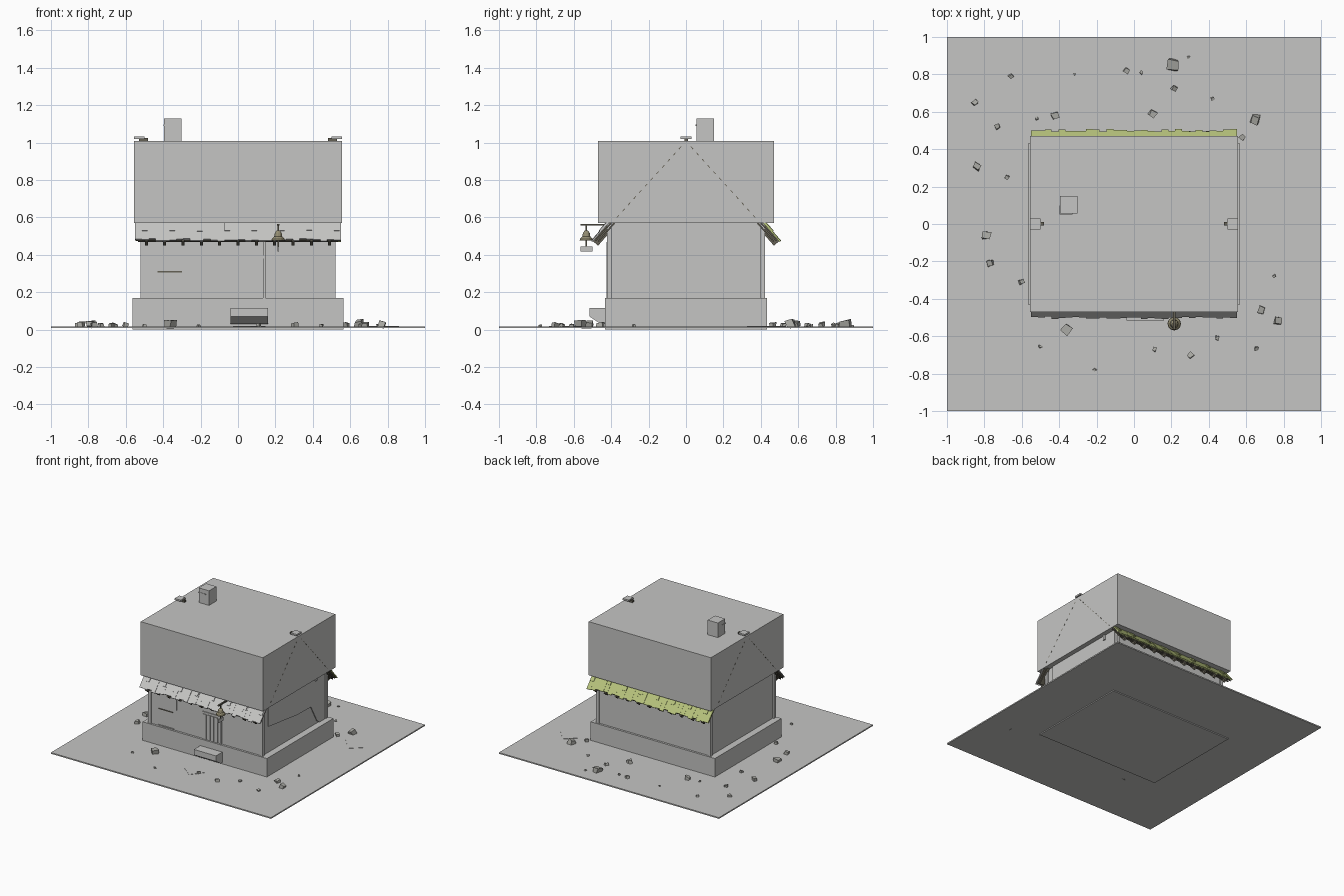
import bpy, bmesh, math, random
from mathutils import Matrix, Vector

if "Cube" in bpy.data.objects:
    bpy.data.objects.remove(bpy.data.objects["Cube"])

random.seed(4)


def material(name, r, g, b):
    m = bpy.data.materials.new(name)
    m.diffuse_color = (r, g, b, 1)
    m.use_nodes = True
    m.node_tree.nodes["Principled BSDF"].inputs["Base Color"].default_value = m.diffuse_color
    return m


GREY = material("plain_grey", 0.56, 0.56, 0.55)
GREEN = material("moss_green", 0.47, 0.54, 0.2)
BROWN = material("dark_wood", 0.13, 0.12, 0.09)
STONE = material("stone_grey", 0.42, 0.42, 0.39)
BRASS = material("dull_brass", 0.3, 0.27, 0.17)


def finish(name, bm, mat):
    bmesh.ops.recalc_face_normals(bm, faces=bm.faces)
    me = bpy.data.meshes.new(name)
    bm.to_mesh(me)
    bm.free()
    me.materials.append(mat)
    ob = bpy.data.objects.new(name, me)
    bpy.context.collection.objects.link(ob)
    return ob


def add_box(bm, x, y, z, frame=Matrix()):
    """Box from (min, max) ranges, placed in a local frame."""
    size = Matrix.Diagonal((x[1] - x[0], y[1] - y[0], z[1] - z[0], 1))
    mid = Matrix.Translation((sum(x) / 2, sum(y) / 2, sum(z) / 2))
    return bmesh.ops.create_cube(bm, size=1, matrix=frame @ mid @ size)["verts"]


def box(name, x, y, z, mat=GREY, frame=Matrix()):
    bm = bmesh.new()
    add_box(bm, x, y, z, frame)
    return finish(name, bm, mat)


def prism(name, yz, x0, x1, mat=GREY):
    """Side profile (y, z) extruded along x."""
    bm = bmesh.new()
    f = bm.faces.new([bm.verts.new((x0, y, z)) for y, z in yz])
    ext = bmesh.ops.extrude_face_region(bm, geom=[f])["geom"]
    bmesh.ops.translate(bm, vec=(x1 - x0, 0, 0),
                        verts=[v for v in ext if isinstance(v, bmesh.types.BMVert)])
    return finish(name, bm, mat)


# Ground, foundation, walls and the upper block
box("ground", (-1, 1), (-1, 1), (0.008, 0.018))
box("foundation", (-0.565, 0.565), (-0.432, 0.432), (0, 0.17))
box("walls", (-0.51, 0.51), (-0.415, 0.415), (0.17, 0.575))
box("upper_block", (-0.555, 0.555), (-0.47, 0.47), (0.57, 1.01))

# Corner posts
bm = bmesh.new()
for sx in (-1, 1):
    for sy in (-1, 1):
        cx, cy = sx * 0.507, sy * 0.41
        add_box(bm, (cx - 0.013, cx + 0.013), (cy - 0.013, cy + 0.013), (0.17, 0.57))
finish("corner_posts", bm, GREY)

# Broken plaster layer on the right wall
prism("plaster_layer", [(-0.34, 0.57), (-0.34, 0.385), (0.02, 0.34), (0.21, 0.335),
                        (0.29, 0.19), (0.32, 0.17), (0.39, 0.17), (0.39, 0.57)],
      0.508, 0.517)
box("wall_peg", (0.51, 0.525), (0.26, 0.285), (0.53, 0.57))

# Chimney with a band
box("chimney", (-0.395, -0.302), (0.055, 0.15), (1.0, 1.13))
box("chimney_band", (-0.398, -0.33), (0.052, 0.1), (1.09, 1.096))

# Ridge end caps, gable trim and protruding ridge pins
for side, s in (("left", -1), ("right", 1)):
    box("ridge_cap_" + side, sorted((s * 0.5, s * 0.555)), (-0.03, 0.03), (1.02, 1.033))
    box("ridge_pin_" + side, sorted((s * 0.48, s * 0.53)), (-0.008, 0.012), (1.005, 1.026),
        BROWN)
    for end in (-1, 1):
        bm = bmesh.new()
        pitch = Matrix.Rotation(-math.atan(1.1), 4, "X")
        flip = Matrix.Scale(end, 4, (0, 1, 0)) @ Matrix.Translation((0, 0, 1.01)) @ pitch
        for k in range(12):
            d = 0.04 + k * 0.045
            add_box(bm, sorted((s * 0.55, s * 0.5562)), (d, d + 0.018), (-0.004, 0), flip)
        finish(f"gable_trim_{side}_{end + 1}", bm, BROWN)

# Eaves: tile columns over a dark deck with rafter ends
for label, s, mat in (("front", -1, GREY), ("back", 1, GREEN)):
    frame = (Matrix.Scale(s, 4, (0, 1, 0)) @ Matrix.Translation((0, 0.41, 0.585))
             @ Matrix.Rotation(-math.atan(1.15), 4, "X"))
    bm = bmesh.new()
    n = 30
    w = 1.1 / n
    for i in range(n):
        x = -0.55 + i * w
        tip = 0.138 + random.uniform(-0.009, 0.009)
        top = random.uniform(-0.001, 0.003)
        add_box(bm, (x, x + w), (-0.03, tip), (-0.008, top), frame)
        if i % 4 == 1:
            add_box(bm, (x, x + w * 0.8), (-0.03, tip * 0.55), (-0.005, top + 0.005), frame)
    finish("eave_tiles_" + label, bm, mat)
    bm = bmesh.new()
    add_box(bm, (-0.545, 0.545), (-0.03, 0.13), (-0.02, -0.012), frame)
    add_box(bm, (-0.535, 0.535), (-0.03, 0.125), (-0.034, -0.026), frame)
    for i in range(11):
        x = -0.49 + i * 0.098
        add_box(bm, (x - 0.008, x + 0.008), (-0.02, 0.142), (-0.044, -0.008), frame)
    finish("eave_rafters_" + label, bm, BROWN)

# Door made of planks, with a frame
bm = bmesh.new()
for i in range(4):
    x = -0.025 + i * 0.034
    add_box(bm, (x, x + 0.03), (-0.42, -0.414), (0.17, 0.375))
finish("door_planks", bm, GREY)
box("door_lintel", (-0.03, 0.14), (-0.421, -0.414), (0.38, 0.396))
box("door_post", (0.135, 0.147), (-0.425, -0.414), (0.17, 0.47))

# Windows and loose trim boards
for name, x in (("left", -0.385), ("right", 0.28)):
    box("window_" + name, (x, x + 0.12), (-0.418, -0.412), (0.335, 0.45))
box("trim_board_upper", (-0.43, -0.3), (-0.42, -0.412), (0.307, 0.313), BROWN)
box("trim_board_lower", (-0.43, -0.29), (-0.42, -0.412), (0.172, 0.18))

# Undercut front step
prism("front_step", [(-0.43, 0.115), (-0.515, 0.115), (-0.515, 0.07),
                     (-0.455, 0.03), (-0.43, 0.03)], -0.04, 0.16)

# Hanging bell: arm, hanger, bell body and striker plate
box("bell_arm", (0.209, 0.221), (-0.565, -0.41), (0.556, 0.566), BROWN)
box("bell_hanger", (0.211, 0.219), (-0.537, -0.529), (0.52, 0.56), BROWN)
bm = bmesh.new()
profile = [(0.036, 0.476), (0.034, 0.486), (0.022, 0.497), (0.018, 0.518), (0.008, 0.53)]
rings = []
for r, z in profile:
    rings.append([bm.verts.new((0.215 + r * math.cos(a * math.pi / 6),
                                -0.533 + r * math.sin(a * math.pi / 6), z))
                  for a in range(12)])
for a, b in zip(rings, rings[1:]):
    for i in range(12):
        j = (i + 1) % 12
        bm.faces.new((a[i], a[j], b[j], b[i]))
bm.faces.new(rings[0][::-1])
bm.faces.new(rings[-1])
finish("bell", bm, BRASS)
box("bell_cord", (0.212, 0.218), (-0.536, -0.53), (0.44, 0.48), BROWN)
box("bell_plate", (0.211, 0.219), (-0.565, -0.5), (0.418, 0.446))

# Flat paving slabs
for name, x, y, w, d, ang in (("front", 0.06, -0.643, 0.12, 0.13, -38),
                              ("back", 0.76, 0.43, 0.17, 0.12, -48)):
    box("paving_slab_" + name, (-w / 2, w / 2), (-d / 2, d / 2), (0, 0.003), GREY,
        Matrix.Translation((x, y, 0.017)) @ Matrix.Rotation(math.radians(ang), 4, "Z"))

# Scattered rocks: x, y, size
ROCKS = [(-.85, .65, .025), (-.66, .79, .022), (-.73, .52, .024), (-.84, .31, .036),
         (-.68, .25, .02), (-.79, -.06, .04), (-.77, -.21, .03), (-.6, -.31, .024),
         (-.42, .58, .036), (-.52, .565, .014), (-.04, .82, .024), (.04, .81, .016),
         (.21, .85, .05), (.215, .725, .027), (.1, .59, .033), (.42, .67, .014),
         (.29, .89, .012), (.65, .56, .044), (.58, .465, .026), (.68, -.46, .034),
         (.77, -.52, .034), (.655, -.665, .02), (.75, -.28, .015), (.3, -.7, .028),
         (.445, -.61, .02), (.11, -.67, .02), (-.36, -.565, .046), (-.5, -.655, .015),
         (-.21, -.78, .014), (-.32, .8, .011)]
bm = bmesh.new()
for x, y, s in ROCKS:
    turn = Matrix.Rotation(random.uniform(0, 3), 4, "Z") @ Matrix.Rotation(
        random.uniform(-0.4, 0.4), 4, "X")
    place = Matrix.Translation((x, y, 0.017 + s * 0.32)) @ turn
    for v in add_box(bm, (-s / 2, s / 2), (-s * 0.5, s * 0.5), (-s * 0.4, s * 0.4), place):
        v.co += Vector([random.uniform(-0.16, 0.16) * s for _ in range(3)])
finish("rocks", bm, STONE)
